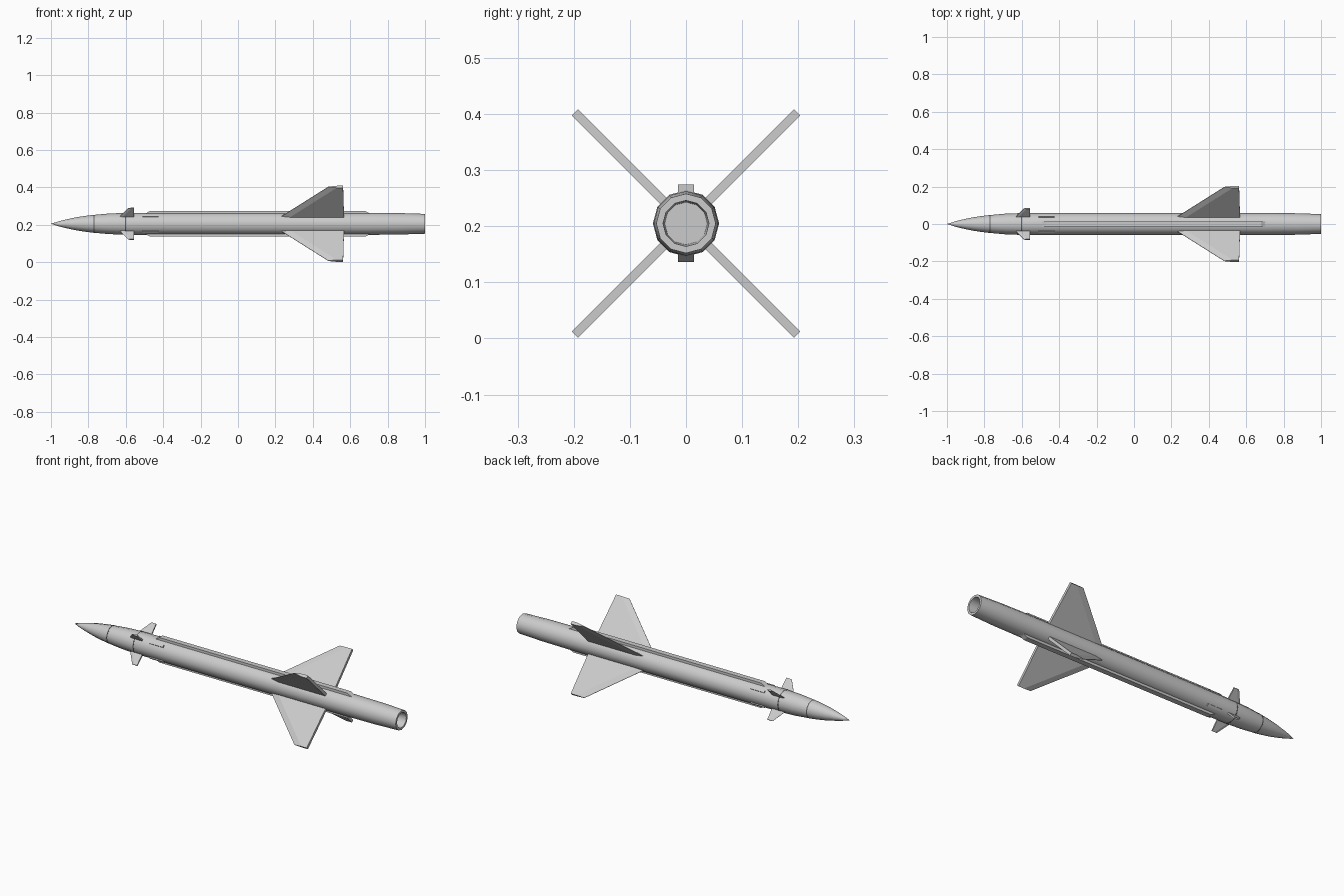
import bpy, bmesh, math
from mathutils import Matrix, Vector

cube = bpy.data.objects.get("Cube")
if cube:
    bpy.data.objects.remove(cube, do_unlink=True)

AXIS_Z = 0.205
SIDES = 12


def material(name, value):
    m = bpy.data.materials.new(name)
    m.use_nodes = True
    colour = (value, value, value, 1)
    m.diffuse_color = colour
    m.node_tree.nodes["Principled BSDF"].inputs["Base Color"].default_value = colour
    return m


GREY = material("light grey", 0.6)
DARK = material("dark seam grey", 0.12)


def finish(bm, name, mat, roll=0, smooth=False):
    """Turn a bmesh lying along x into an object rolled about the body axis."""
    bmesh.ops.recalc_face_normals(bm, faces=bm.faces[:])
    bm.transform(Matrix.Translation((0, 0, AXIS_Z)) @ Matrix.Rotation(roll, 4, "X"))
    mesh = bpy.data.meshes.new(name)
    bm.to_mesh(mesh)
    bm.free()
    mesh.materials.append(mat)
    obj = bpy.data.objects.new(name, mesh)
    bpy.context.collection.objects.link(obj)
    if smooth:
        bpy.ops.object.select_all(action="DESELECT")
        obj.select_set(True)
        bpy.context.view_layer.objects.active = obj
        bpy.ops.object.shade_smooth_by_angle(angle=math.radians(35))
    return obj


def lathe(name, profile, mat):
    """Revolve (x, radius) points around the body axis; radius 0 closes an end."""
    bm = bmesh.new()
    pts = [bm.verts.new((x, r, 0)) for x, r in profile]
    edges = [bm.edges.new(p) for p in zip(pts, pts[1:])]
    bmesh.ops.spin(bm, geom=pts + edges, cent=(0, 0, 0), axis=(1, 0, 0),
                   angle=math.tau, steps=SIDES)
    bmesh.ops.remove_doubles(bm, verts=bm.verts[:], dist=0.0002)
    return finish(bm, name, mat, smooth=True)


def blade(name, outline, half, edge, roll):
    """Fin with flat sides; outline is (x, radius), leading root, leading tip,
    trailing tip, trailing root. The leading edge narrows over the length edge."""
    (x0, r0), (x1, r1), (x2, r2), (x3, r3) = outline
    bm = bmesh.new()
    rings = []
    for xa, xb, r_a, r_b in ((x0, x3, r0, r3), (x1, x2, r1, r2)):
        section = [(xa, r_a, half * 0.15), (xa + edge, r_a, half), (xb, r_b, half)]
        section += [(x, r, -t) for x, r, t in reversed(section)]
        rings.append([bm.verts.new((x, t, r)) for x, r, t in section])
    root, tip = rings
    bm.faces.new(root)
    bm.faces.new(tip)
    for i in range(len(root)):
        j = (i + 1) % len(root)
        bm.faces.new((root[i], root[j], tip[j], tip[i]))
    return finish(bm, name, GREY, roll)


def rail(name, x0, x1, half, base, top, slope, roll):
    """Long block on the skin with sloped ends."""
    bm = bmesh.new()
    side = [(x0, base), (x0 + slope, top), (x1 - slope, top), (x1, base)]
    face = bm.faces.new([bm.verts.new((x, -half, r)) for x, r in side])
    new = bmesh.ops.extrude_face_region(bm, geom=[face])["geom"]
    verts = [v for v in new if isinstance(v, bmesh.types.BMVert)]
    bmesh.ops.translate(bm, verts=verts, vec=Vector((0, 2 * half, 0)))
    return finish(bm, name, GREY, roll)


# Pointed nose and main tube with hollow nozzle
lathe("nose_cone", [(-1, 0), (-0.96, 0.013), (-0.92, 0.023), (-0.87, 0.034),
                    (-0.82, 0.042), (-0.772, 0.048), (-0.772, 0)], GREY)
lathe("body_tube", [(-0.768, 0), (-0.768, 0.048), (-0.69, 0.055), (-0.6, 0.0585),
                    (-0.5, 0.059), (0.7, 0.059), (0.86, 0.0575), (1, 0.053),
                    (1, 0.041), (0.93, 0.038), (0.93, 0)], GREY)

# Dark seams
lathe("nose_seam", [(-0.774, 0), (-0.774, 0.0475), (-0.766, 0.0485), (-0.766, 0)], DARK)
lathe("canard_seam", [(-0.604, 0), (-0.604, 0.0588), (-0.598, 0.059), (-0.598, 0)], DARK)

# Diagonal tail fins, small front canards and lugs
corners = ("upper_front", "upper_back", "lower_back", "lower_front")
for i, corner in enumerate(corners):
    roll = math.radians(45 - 90 * i)
    blade("tail_fin_" + corner, [(0.225, 0.05), (0.483, 0.28), (0.562, 0.28), (0.567, 0.05)],
          0.0078, 0.045, roll)
    blade("canard_" + corner, [(-0.635, 0.05), (-0.588, 0.118), (-0.557, 0.118), (-0.555, 0.05)],
          0.004, 0.015, roll)
    rail("lug_" + corner, -0.512, -0.424, 0.006, 0.05, 0.0625, 0.002, roll)

# Cable ducts along the top and bottom
for name, roll in (("top_duct", 0), ("bottom_duct", math.pi)):
    rail(name, -0.5, 0.71, 0.0145, 0.052, 0.069, 0.03, roll)
